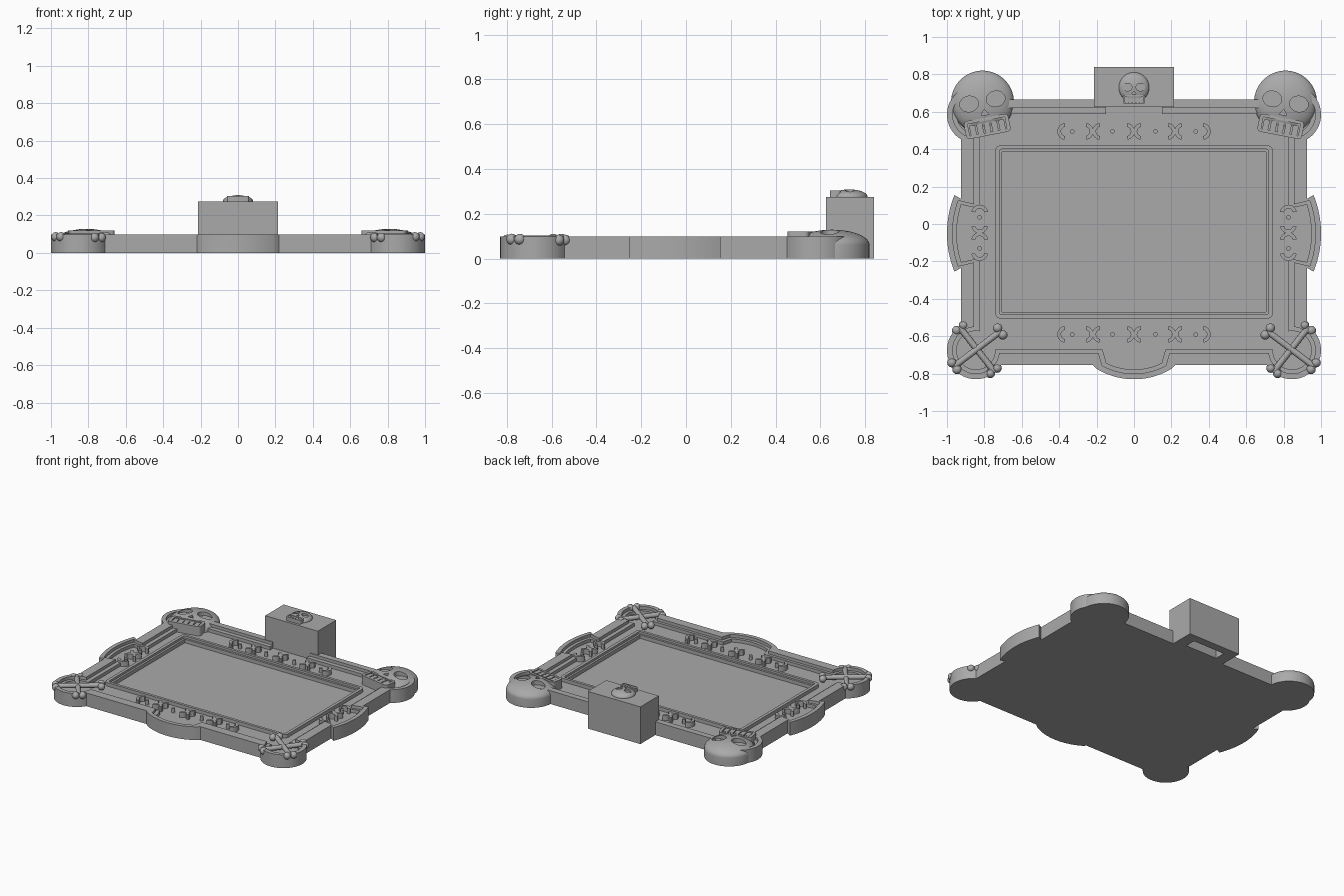
import bpy, bmesh
from math import sin, cos, asin, acos, pi, radians
from mathutils import Matrix, Vector

cube = bpy.data.objects.get("Cube")
if cube:
    bpy.data.objects.remove(cube)

grey = bpy.data.materials.new("stone_grey")
grey.use_nodes = True
grey.diffuse_color = (0.4, 0.4, 0.4, 1)
grey.node_tree.nodes["Principled BSDF"].inputs["Base Color"].default_value = (0.4, 0.4, 0.4, 1)


def finish(ob):
    ob.data.materials.clear()
    ob.data.materials.append(grey)
    bpy.ops.object.select_all(action='DESELECT')
    ob.select_set(True)
    bpy.context.view_layer.objects.active = ob
    bpy.ops.object.shade_smooth_by_angle(angle=radians(35))
    return ob


def from_bmesh(name, bm, matrix=Matrix()):
    me = bpy.data.meshes.new(name)
    bm.to_mesh(me)
    bm.free()
    ob = bpy.data.objects.new(name, me)
    bpy.context.collection.objects.link(ob)
    ob.matrix_world = matrix
    return finish(ob)


def slab(name, loops, z0, z1, matrix=Matrix()):
    """Extrude flat loops; a loop inside another becomes a hole."""
    cu = bpy.data.curves.new(name, 'CURVE')
    cu.dimensions, cu.fill_mode = '2D', 'BOTH'
    cu.extrude = (z1 - z0) / 2
    for pts in loops:
        sp = cu.splines.new('POLY')
        sp.points.add(len(pts) - 1)
        for p, (x, y) in zip(sp.points, pts):
            p.co = (x, y, 0, 1)
        sp.use_cyclic_u = True
    tmp = bpy.data.objects.new(name, cu)
    bpy.context.collection.objects.link(tmp)
    dg = bpy.context.evaluated_depsgraph_get()
    me = bpy.data.meshes.new_from_object(tmp.evaluated_get(dg))
    bpy.data.objects.remove(tmp)
    bm = bmesh.new()
    bm.from_mesh(me)
    bmesh.ops.remove_doubles(bm, verts=bm.verts, dist=1e-5)
    bmesh.ops.recalc_face_normals(bm, faces=bm.faces)
    bmesh.ops.translate(bm, verts=bm.verts, vec=(0, 0, (z0 + z1) / 2))
    return from_bmesh(name, bm, matrix)


def arc(cx, cy, rx, a0, a1, n=20, ry=None):
    ry = ry or rx
    return [(cx + rx * cos(a0 + (a1 - a0) * i / n), cy + ry * sin(a0 + (a1 - a0) * i / n))
            for i in range(n + 1)]


def rect(x0, x1, y0, y1, r=0):
    if not r:
        return [(x0, y0), (x1, y0), (x1, y1), (x0, y1)]
    corners = [(x1 - r, y1 - r), (x0 + r, y1 - r), (x0 + r, y0 + r), (x1 - r, y0 + r)]
    return [p for i, (x, y) in enumerate(corners) for p in arc(x, y, r, i * pi / 2, (i + 1) * pi / 2, 6)]


def outline(d, rx, y0, y1):
    """Scalloped plate outline, lobes shrunk by d, mirrored in x."""
    R, r, S = 0.386 - d, 0.155 - d, 0.545 - d
    cx, low, high = 0.845, -0.675, 0.585
    a = asin((0.2 - d) / R)
    half = arc(0, -0.444, R, -pi / 2, -pi / 2 + a) + [(0.22 - d, y0)]
    side = acos((rx - cx) / r)
    half += arc(cx, low, r, pi + asin((low - y0) / r), 2 * pi + side, 32)
    b = asin((0.205 - d) / S)
    half += [(rx, -0.235 + d)] + arc(0.455, -0.05, S, -b, b) + [(rx, 0.135 - d)]
    half += arc(cx, high, r, -side, pi - asin((y1 - high) / r), 32)
    if d:
        half += [(0.15, y1), (0.15, 0.64)]
    return half + [(-x, y) for x, y in reversed(half) if x > 1e-6]


# Plate with stepped rim, recessed floor and sunken screen
FLOOR, STEP, RIM = 0.052, 0.076, 0.098
outer = outline(0, 0.925, -0.755, 0.665)
lip = rect(-0.72, 0.72, -0.485, 0.4, 0.015)
opening = rect(-0.705, 0.705, -0.47, 0.385)
slab("base_plate", [outer, opening], 0, FLOOR)
slab("rim_step", [outer, outline(0.052, 0.825, -0.67, 0.588)], FLOOR, STEP)
slab("rim_top", [outer, outline(0.03, 0.855, -0.69, 0.62)], STEP, RIM)
slab("screen", [opening], 0, 0.035)
slab("screen_frame_step", [lip, opening], FLOOR, 0.062)
slab("screen_frame", [rect(-0.743, 0.743, -0.505, 0.42, 0.03), lip], FLOOR, 0.078)

# Rear box with a slot in its underside
slot = rect(-0.13, 0.13, 0.7, 0.78)
for name, loops, z0, z1 in [
        ("box_foot", [rect(-0.215, 0.215, 0.665, 0.84), slot], 0, FLOOR),
        ("box_body", [rect(-0.215, 0.215, 0.625, 0.84), slot], FLOOR, 0.2),
        ("box_top", [rect(-0.215, 0.215, 0.625, 0.84)], 0.2, 0.275)]:
    slab(name, loops, z0, z1)


# Raised ornaments: crescents back to back with studs between
def ornament_row(name, origin, turn, crosses, studs, end):
    m = Matrix.Translation((*origin, 0)) @ Matrix.Rotation(turn, 4, 'Z')

    def crescent(x, way):
        mid = 0 if way > 0 else pi
        c = x - way * 0.045
        ring = arc(c, 0, 0.045, mid - 1.4, mid + 1.4, 12) + arc(c, 0, 0.025, mid + 1.4, mid - 1.4, 12)
        slab(name + "_crescent", [ring], FLOOR, 0.09, m)
    for x in crosses:
        crescent(x + 0.003, 1)
        crescent(x - 0.003, -1)
    crescent(end, 1)
    crescent(-end, -1)
    for x in studs:
        slab(name + "_stud", [arc(x, 0, 0.012, 0, 2 * pi * 11 / 12, 11)], FLOOR, 0.085, m)


for name, y in (("back", 0.495), ("front", -0.59)):
    ornament_row(name, (0, y), 0, (-0.22, 0, 0.22), (-0.33, -0.115, 0.115, 0.33), 0.41)
for name, x in (("left", 0.825), ("right", -0.825)):
    ornament_row(name, (x, -0.047), pi / 2, (0,), (-0.083, 0.083), 0.15)


# Skulls: domed cranium with cut sockets, jaw and teeth
def skull(name, x, y, base, equator, h, r, turn):
    m = Matrix.Translation((x, y, 0)) @ Matrix.Rotation(turn, 4, 'Z')
    profile = [(0, base), (r, base)]
    profile += [(r * cos(i * pi / 24), equator + h * sin(i * pi / 24)) for i in range(12)]
    profile += [(0, equator + h)]
    bm = bmesh.new()
    vs = [bm.verts.new((px, 0, pz)) for px, pz in profile]
    es = [bm.edges.new(e) for e in zip(vs, vs[1:])]
    bmesh.ops.spin(bm, geom=vs + es, cent=(0, 0, 0), axis=(0, 0, 1), angle=2 * pi, steps=48)
    bmesh.ops.remove_doubles(bm, verts=bm.verts, dist=1e-5)
    bmesh.ops.recalc_face_normals(bm, faces=bm.faces)
    cranium = from_bmesh(name + "_cranium", bm, m)
    floor, top = equator + h * 0.5, equator + h + 0.05
    holes = [arc(s * 0.43 * r, 0.02 * r, 0.3 * r, 0, 2 * pi * 23 / 24, 23, 0.25 * r) for s in (-1, 1)]
    holes.append([(-0.13 * r, -0.42 * r), (0.13 * r, -0.42 * r), (0, -0.24 * r)])
    for pts in holes:
        cutter = slab("socket_cutter", [pts], floor, top, m)
        cutter.hide_render = True
        bpy.context.view_layer.objects.active = cranium
        mod = cranium.modifiers.new("socket", 'BOOLEAN')
        mod.operation, mod.solver, mod.object = 'DIFFERENCE', 'EXACT', cutter
        bpy.ops.object.modifier_apply(modifier=mod.name)
        bpy.data.objects.remove(cutter)
    finish(cranium)
    jaw = rect(-0.72 * r, 0.72 * r, -1.08 * r, -0.5 * r, 0.12 * r)
    gum = equator + h * 0.6
    slab(name + "_jaw", [jaw], max(base, equator - 0.01), gum, m)
    slab(name + "_mouth", [jaw, rect(-0.6 * r, 0.6 * r, -0.98 * r, -0.6 * r)], gum, gum + 0.11 * r, m)
    for i in range(-2, 3):
        cx = i * 0.235 * r
        tooth = rect(cx - 0.095 * r, cx + 0.095 * r, -0.98 * r, -0.66 * r, 0.03 * r)
        slab(name + "_tooth", [tooth], gum, gum + 0.09 * r, m)


for s, side in ((1, "left"), (-1, "right")):
    skull(side + "_skull", s * 0.81, 0.652, 0, 0.062, 0.067, 0.168, -s * radians(11))
skull("box_skull", 0, 0.73, 0.275, 0.276, 0.033, 0.081, 0)


# Crossed bones on the front corners
def bone(name, a, b, z):
    a, b = Vector((*a, z)), Vector((*b, z))
    along = (b - a).normalized()
    across = Vector((-along.y, along.x, 0))
    bm = bmesh.new()
    m = Matrix.Translation((a + b) / 2) @ along.to_track_quat('Z', 'Y').to_matrix().to_4x4()
    bmesh.ops.create_cone(bm, cap_ends=True, segments=16, radius1=0.017, radius2=0.017,
                          depth=(b - a).length, matrix=m)
    for end in (a, b):
        for s in (-1, 1):
            bmesh.ops.create_uvsphere(bm, u_segments=16, v_segments=10, radius=0.025,
                                      matrix=Matrix.Translation(end + s * 0.023 * across))
    from_bmesh(name, bm)


for s, side in ((1, "left"), (-1, "right")):
    bone(side + "_long_bone", (s * 0.715, -0.575), (s * 0.96, -0.76), 0.086)
    bone(side + "_short_bone", (s * 0.93, -0.555), (s * 0.75, -0.785), 0.082)
